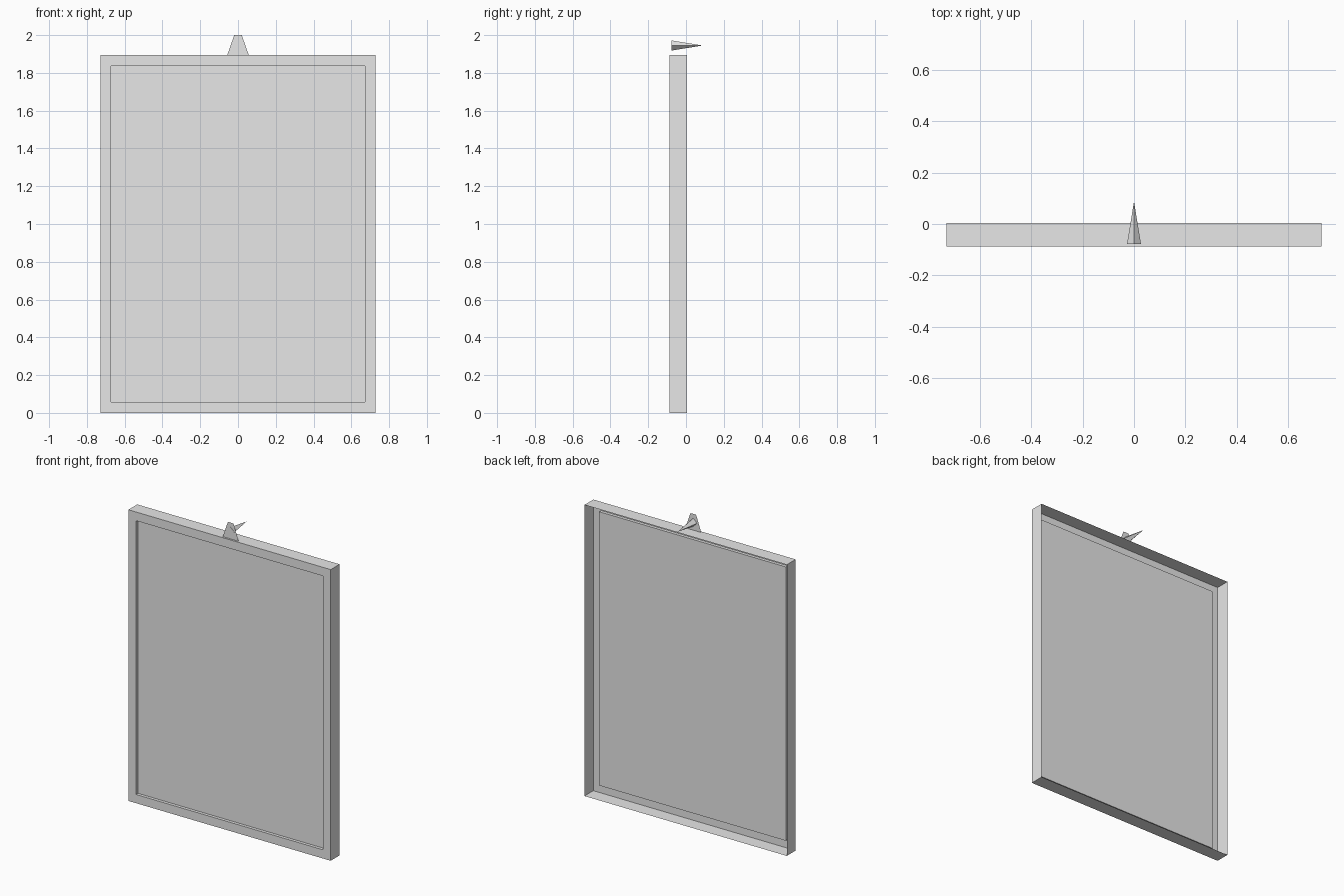
import bpy, bmesh
from math import pi
from mathutils import Matrix, Vector

cube = bpy.data.objects.get("Cube")
if cube:
    bpy.data.objects.remove(cube)

# Single plain grey
grey = bpy.data.materials.new("light_grey")
grey.use_nodes = True
colour = (0.8, 0.8, 0.8, 1)
grey.diffuse_color = colour
grey.node_tree.nodes["Principled BSDF"].inputs["Base Color"].default_value = colour

WIDTH, HEIGHT = 1.456, 1.894
FRONT, BACK = -0.087, 0.004
HANGER_Y = -0.075


def finish(name, bm):
    mesh = bpy.data.meshes.new(name)
    bm.to_mesh(mesh)
    bm.free()
    mesh.materials.append(grey)
    obj = bpy.data.objects.new(name, mesh)
    bpy.context.collection.objects.link(obj)
    return obj


# Shallow tray frame: open at the back, thin walls, recessed panel in front
bm = bmesh.new()
place = Matrix.Translation((0, (FRONT + BACK) / 2, HEIGHT / 2))
size = Matrix.Diagonal((WIDTH, BACK - FRONT, HEIGHT, 1))
bmesh.ops.create_cube(bm, size=1, matrix=place @ size)
bm.normal_update()
back = [f for f in bm.faces if f.normal.y > 0.9]
bmesh.ops.delete(bm, geom=back, context="FACES_ONLY")
front = [f for f in bm.faces if f.normal.y < -0.9]
bmesh.ops.inset_region(bm, faces=front, thickness=0.08)
panel = bmesh.ops.extrude_discrete_faces(bm, faces=front)["faces"][0]
bmesh.ops.translate(bm, verts=panel.verts, vec=(0, 0.02, 0))
finish("picture_frame", bm)

# Thin trapezoid hanger tab standing on the top edge
bm = bmesh.new()
outline = [(-0.057, HEIGHT), (0.057, HEIGHT), (0.02, 2), (-0.02, 2)]
bm.faces.new([bm.verts.new((x, HANGER_Y, z)) for x, z in outline])
finish("hanger_tab", bm)

# Four-sided nail through the tab, pointing backwards
bm = bmesh.new()
base, tip = HANGER_Y - 0.002, -FRONT
bmesh.ops.create_cone(
    bm, cap_ends=True, segments=4, radius1=0.027, radius2=0, depth=tip - base,
    matrix=Matrix.Translation(Vector((0, (base + tip) / 2, 1.945)))
    @ Matrix.Rotation(-pi / 2, 4, "X"))
bmesh.ops.remove_doubles(bm, verts=bm.verts, dist=0.0001)
finish("hanger_nail", bm)
